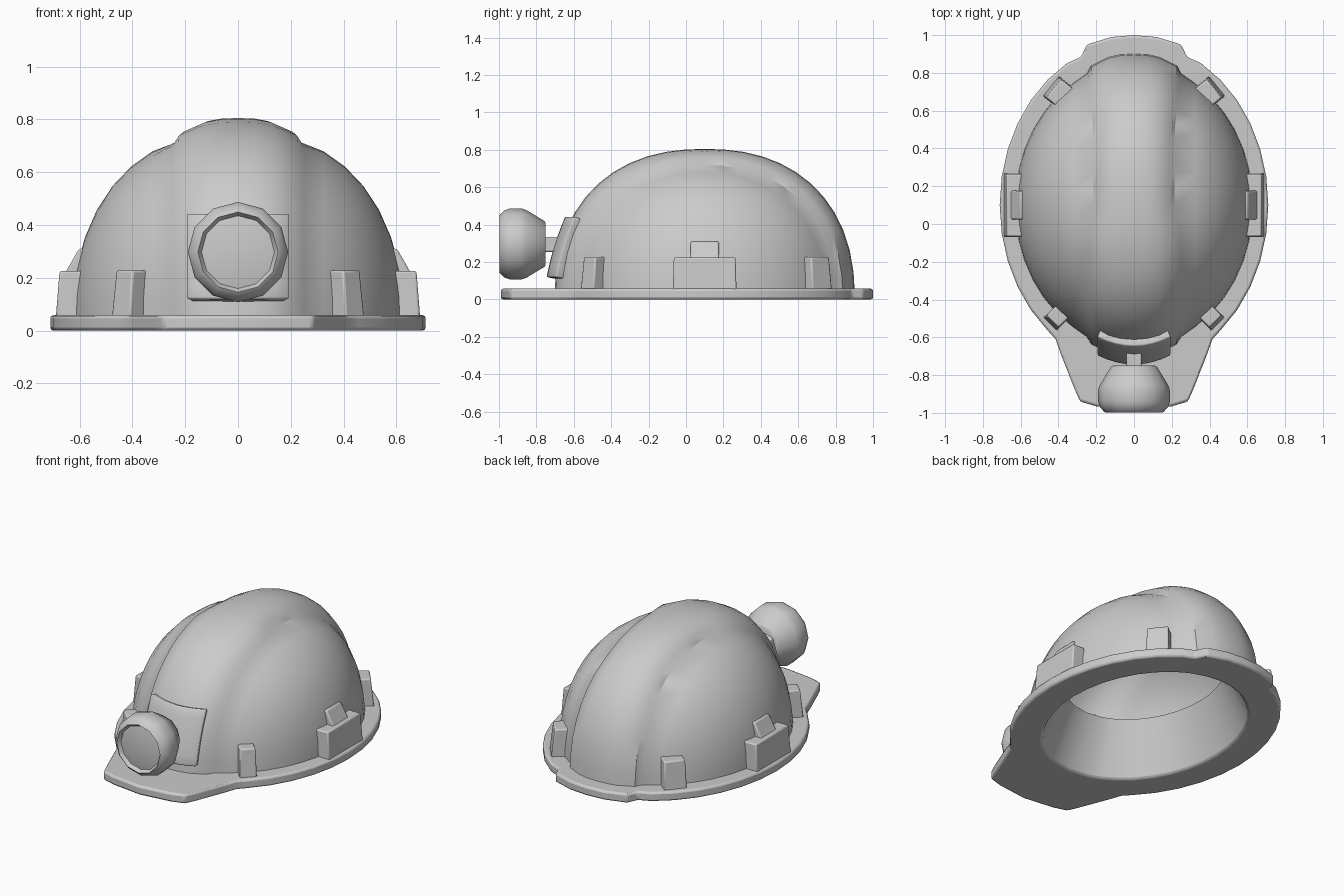
import bpy, bmesh
from math import sin, cos, radians, sqrt, pi
from mathutils import Vector, Matrix

if "Cube" in bpy.data.objects:
    bpy.data.objects.remove(bpy.data.objects["Cube"])

grey = bpy.data.materials.new("light_grey")
grey.use_nodes = True
COLOUR = (0.6, 0.6, 0.6, 1)
grey.diffuse_color = COLOUR
grey.node_tree.nodes["Principled BSDF"].inputs["Base Color"].default_value = COLOUR

# Shared dimensions of the shell
MID_Y, A, B, C, POWER = 0.1, 0.63, 0.753, 0.755, 2.3


def make(name, verts, faces, bevel=0, angle=35):
    mesh = bpy.data.meshes.new(name)
    mesh.from_pydata([tuple(v) for v in verts], [], faces)
    bm = bmesh.new()
    bm.from_mesh(mesh)
    bmesh.ops.recalc_face_normals(bm, faces=bm.faces)
    bm.to_mesh(mesh)
    bm.free()
    obj = bpy.data.objects.new(name, mesh)
    bpy.context.collection.objects.link(obj)
    mesh.materials.append(grey)
    if bevel:
        mod = obj.modifiers.new("soft_edges", "BEVEL")
        mod.width, mod.segments, mod.limit_method = bevel, 2, "ANGLE"
        mod.angle_limit = radians(40)
    bpy.ops.object.select_all(action="DESELECT")
    obj.select_set(True)
    bpy.context.view_layer.objects.active = obj
    bpy.ops.object.shade_smooth_by_angle(angle=radians(angle))
    return obj


def grid_faces(rows, cols, wrap=False):
    return [(i * cols + j, i * cols + (j + 1) % cols,
             (i + 1) * cols + (j + 1) % cols, (i + 1) * cols + j)
            for i in range(rows - 1) for j in range(cols if wrap else cols - 1)]


def shell_height(x, dy, k):
    r = sqrt((x / A) ** 2 + (dy / (B * k)) ** 2)
    return C * k * max(0, 1 - r ** POWER) ** (1 / POWER)


def ridge_width(y):
    # narrower over the crown, wider towards front and back
    if y < 0.1:
        return 0.19 + 0.035 * min(1, (0.1 - y) / 0.2)
    return 0.19 + 0.04 * max(0, min(1, (y - 0.5) / 0.35))


# Shell with raised centre ridge: (kind, position, raise) of each lengthwise column
half = [("ridge", 0, 1.066), ("ridge", 0.33, 1.066), ("ridge", 0.6, 1.062), ("ridge", 1, 1.04)]
half += [("foot", 0.025, 1)]
half += [("side", A * sin(radians(t)), 1) for t in (31, 40, 49, 58, 67, 75, 82, 88)]
columns = [(kind, v, k, -1) for kind, v, k in reversed(half[1:])]
columns += [(kind, v, k, 1) for kind, v, k in half]
STEPS = 24
verts = []
for kind, v, k, side in columns:
    for j in range(STEPS + 1):
        x = {"ridge": 0.21 * v, "foot": 0.21 + v, "side": v}[kind]
        dy = -B * k * cos(pi * j / STEPS) * sqrt(1 - (x / A) ** 2)
        w = ridge_width(dy + MID_Y)
        z = max(0.03, shell_height(x, dy, k))
        x = {"ridge": w * v, "foot": w + v, "side": v}[kind]
        verts.append((side * x, dy + MID_Y, z))
make("shell", verts, grid_faces(len(columns), STEPS + 1))

# Brim with visor, rear bump and tapered inner liner
edge = [(0, -0.99), (0.2, -0.965), (0.285, -0.94), (0.312, -0.88), (0.387, -0.69), (0.415, -0.61)]
edge += [(0.711 * cos(radians(t)), MID_Y + 0.867 * sin(radians(t))) for t in range(-50, 61, 10)]
edge += [(0.28, 0.885), (0.25, 0.95), (0.12, 0.99), (0, 1.0)]
edge += [(-x, y) for x, y in reversed(edge[1:-1])]


def oval(x, y, a, b):
    dy = y - MID_Y
    s = 1 / sqrt((x / a) ** 2 + (dy / b) ** 2)
    return x * s, MID_Y + dy * s


hole = [oval(x, y, 0.53, 0.67) for x, y in edge]
liner_top = [oval(x, y, 0.41, 0.52) for x, y in edge]
under_shell = [oval(x, y, 0.59, 0.72) for x, y in edge]
verts = []
for loop, z in ((liner_top, 0.32), (hole, 0), (edge, 0), (edge, 0.058), (under_shell, 0.058)):
    verts += [(x, y, z) for x, y in loop]
make("brim", verts, grid_faces(5, len(edge), True), bevel=0.012)


def block(name, centre, turn, inner, outer, width, z0, z1, top_outer, top_width):
    """Tapered block whose local x axis points outwards."""
    rot = Matrix.Rotation(radians(turn), 3, "Z")
    verts = []
    for out, w, z in ((outer, width, z0), (top_outer, top_width, z1)):
        for x, y in ((inner, -w), (out, -w), (out, w), (inner, w)):
            verts.append(rot @ Vector((x, y / 2, z)) + Vector(centre))
    faces = [(3, 2, 1, 0), (4, 5, 6, 7)] + [(i, (i + 1) % 4, (i + 1) % 4 + 4, i + 4) for i in range(4)]
    return make(name, verts, faces, bevel=0.008)


# Side brackets and corner clips
for side, label in ((1, "left"), (-1, "right")):
    turn = 0 if side > 0 else 180
    block(label + "_bracket", (0, MID_Y, 0), turn, 0.56, 0.69, 0.34, 0.05, 0.225, 0.676, 0.33)
    block(label + "_bracket_wedge", (0, MID_Y, 0), turn, 0.55, 0.665, 0.155, 0.2, 0.31, 0.602, 0.15)
    for place, x, y, angle, width in (("front", 0.445, -0.53, -45, 0.1), ("rear", 0.44, 0.73, 39, 0.135)):
        block(f"{label}_{place}_clip", (side * x, y, 0), angle if side > 0 else 180 - angle,
              -0.13, 0, width, 0.05, 0.228, -0.02, width - 0.01)

# Curved lamp mounting plate
verts = []
for i in range(7):
    f = i / 6
    for j in range(9):
        x = 0.195 * (j / 4 - 1)
        verts.append((x, -0.745 + 0.06 * f + 0.04 * f * f + 1.3 * x * x, 0.12 + 0.325 * f))
plate = make("mounting_plate", verts, grid_faces(7, 9))
if plate.data.polygons[0].normal.y > 0:
    plate.data.flip_normals()
mod = plate.modifiers.new("thickness", "SOLIDIFY")
mod.thickness, mod.offset = 0.07, -1
mod = plate.modifiers.new("soft_edges", "BEVEL")
mod.width, mod.segments, mod.limit_method = 0.008, 2, "ANGLE"


# Lamp body with lens, turned about the front-back axis, and its stem
def turned(name, profile, sides, z):
    verts = [(r * sin(2 * pi * i / sides), y, z + r * cos(2 * pi * i / sides))
             for r, y in profile for i in range(sides)]
    faces = grid_faces(len(profile), sides, True)
    last = (len(profile) - 1) * sides
    faces += [tuple(range(sides)), tuple(range(last, last + sides))]
    return make(name, verts, faces, angle=38)


turned("lamp", [(0.11, -0.75), (0.122, -0.756), (0.182, -0.855), (0.19, -0.88), (0.19, -0.94),
                (0.18, -0.97), (0.157, -0.995), (0.152, -0.998), (0.138, -0.975), (0.08, -0.985)], 12, 0.297)
block("lamp_stem", (0, 0, 0), -90, 0.67, 0.78, 0.08, 0.255, 0.335, 0.78, 0.08)
